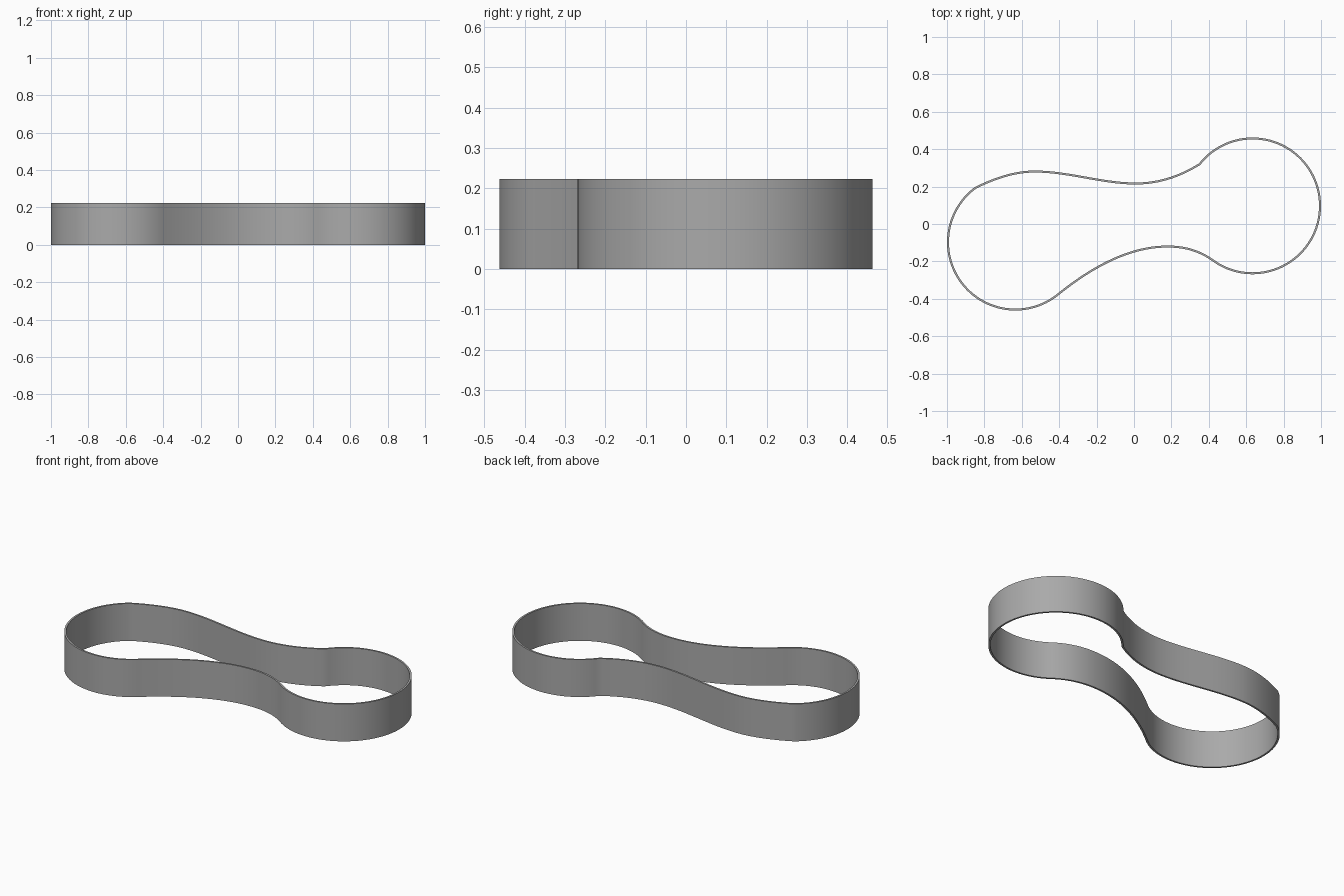
import bpy, bmesh, math
from mathutils import Vector

if "Cube" in bpy.data.objects:
    bpy.data.objects.remove(bpy.data.objects["Cube"])

HEIGHT, WALL = 0.223, 0.011
RADIUS, CX, CY = 0.366, 0.634, 0.097


def arc(cx, cy, start, end, n=72):
    """Counterclockwise arc, angles in degrees."""
    angles = [math.radians(start + (end - start) * i / n) for i in range(n + 1)]
    return [Vector((cx + RADIUS * math.cos(a), cy + RADIUS * math.sin(a))) for a in angles]


def flowing(knots, n=20):
    """Smooth curve through (x, y, slope) knots, without its two end points."""
    pts = []
    for (x0, y0, m0), (x1, y1, m1) in zip(knots, knots[1:]):
        h = x1 - x0
        for i in range(n):
            t = i / n
            s = t * t * (3 - 2 * t)
            y = y0 + (y1 - y0) * s + h * (m0 * t * (1 - t) ** 2 - m1 * t * t * (1 - t))
            pts.append(Vector((x0 + h * t, y)))
    return pts[1:]


# Outline: two round ends joined by wavy sides
left = arc(-CX, -CY, 126.4, 309.8)
right = arc(CX, CY, -127.1, 141.7)
lower = flowing([(*left[-1], 0.8), (0.18, -0.126, 0), (*right[0], -0.68)])
upper = flowing([(*left[0], 0.5), (-0.53, 0.286, 0), (0.01, 0.222, 0), (*right[-1], 0.62)])
outer = left + lower + right + upper[::-1]

# Inner outline: offset inward by the wall thickness
inner = []
for i, p in enumerate(outer):
    d = (outer[(i + 1) % len(outer)] - outer[i - 1]).normalized()
    inner.append(p + Vector((-d.y, d.x)) * WALL)

# Thin band wall
bm = bmesh.new()
rings = [[bm.verts.new((p.x, p.y, z)) for p in loop]
         for loop, z in ((outer, 0), (outer, HEIGHT), (inner, HEIGHT), (inner, 0))]
count = len(outer)
for k in range(4):
    a, b = rings[k], rings[(k + 1) % 4]
    for i in range(count):
        j = (i + 1) % count
        bm.faces.new((a[i], a[j], b[j], b[i]))
bmesh.ops.recalc_face_normals(bm, faces=bm.faces)
mesh = bpy.data.meshes.new("cutter_band")
bm.to_mesh(mesh)
bm.free()

band = bpy.data.objects.new("cutter_band", mesh)
bpy.context.collection.objects.link(band)
grey = bpy.data.materials.new("mid grey")
grey.diffuse_color = (0.4, 0.4, 0.4, 1)
grey.use_nodes = True
grey.node_tree.nodes["Principled BSDF"].inputs["Base Color"].default_value = grey.diffuse_color
mesh.materials.append(grey)

bpy.context.view_layer.objects.active = band
band.select_set(True)
bpy.ops.object.shade_smooth_by_angle(angle=math.radians(30))
